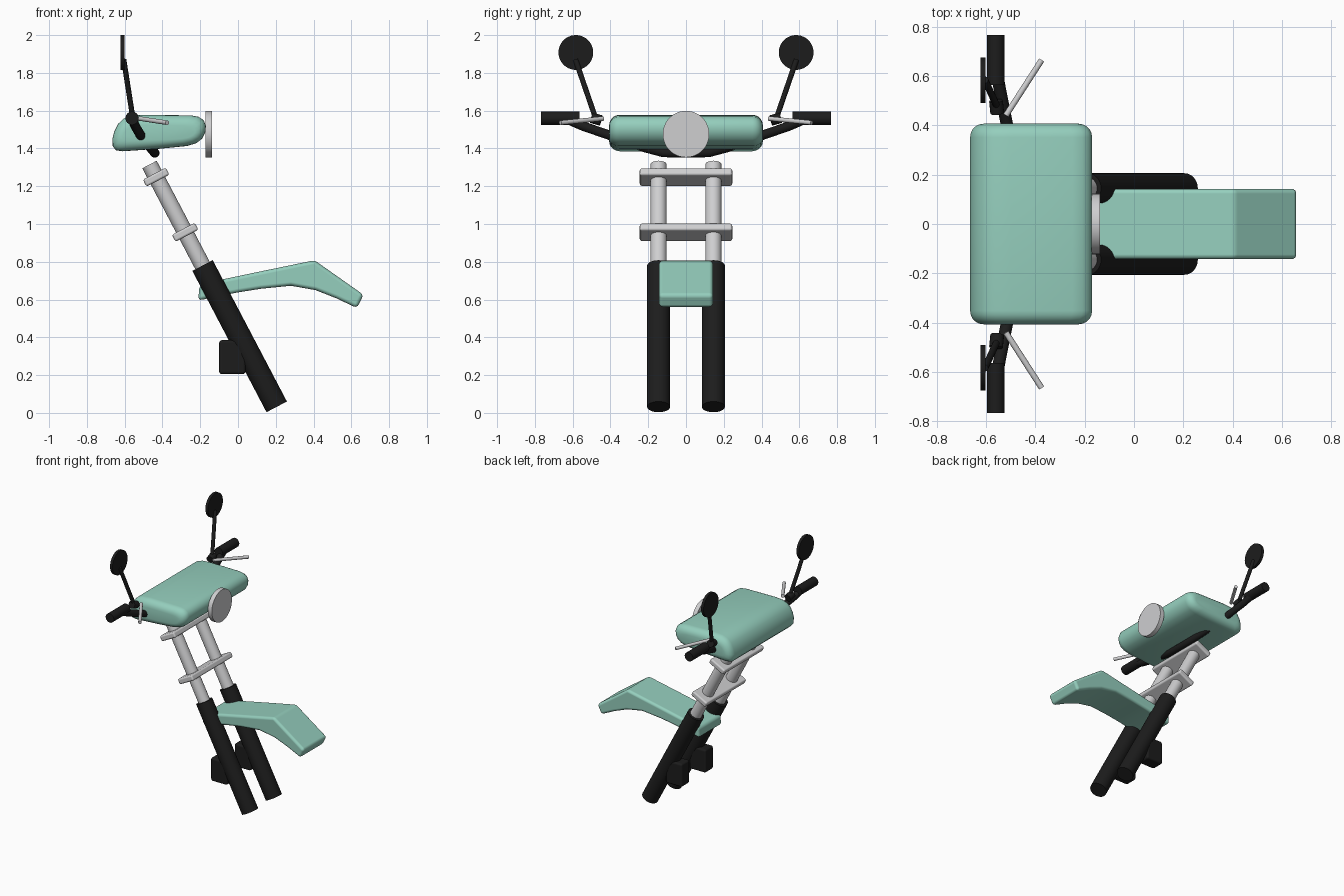
import bpy, bmesh, math
from mathutils import Vector

if "Cube" in bpy.data.objects:
    bpy.data.objects.remove(bpy.data.objects["Cube"])

def mat(name, c):
    m = bpy.data.materials.new(name)
    m.diffuse_color = (*c, 1)
    m.use_nodes = True
    m.node_tree.nodes["Principled BSDF"].inputs["Base Color"].default_value = m.diffuse_color
    return m

GREEN = mat("sea green", (0.30, 0.62, 0.51))
BLACK = mat("soft black", (0.012, 0.012, 0.012))
SILVER = mat("silver grey", (0.62, 0.62, 0.63))

def finish(name, bm, m, angle=40):
    bmesh.ops.recalc_face_normals(bm, faces=bm.faces[:])
    me = bpy.data.meshes.new(name)
    bm.to_mesh(me)
    bm.free()
    me.materials.append(m)
    ob = bpy.data.objects.new(name, me)
    bpy.context.collection.objects.link(ob)
    bpy.ops.object.select_all(action='DESELECT')
    bpy.context.view_layer.objects.active = ob
    ob.select_set(True)
    bpy.ops.object.shade_smooth_by_angle(angle=math.radians(angle))
    return ob

def rod(name, a, b, r, m, n=32, angle=40):
    a, b = Vector(a), Vector(b)
    bm = bmesh.new()
    bmesh.ops.create_cone(bm, cap_ends=True, segments=n, radius1=r, radius2=r, depth=(b - a).length)
    ob = finish(name, bm, m, angle)
    ob.location = (a + b) / 2
    ob.rotation_euler = (b - a).to_track_quat('Z', 'Y').to_euler()
    return ob

def bevel(ob, w, seg=4):
    b = ob.modifiers.new("bevel", 'BEVEL')
    b.width, b.segments, b.limit_method, b.angle_limit = w, seg, 'ANGLE', math.radians(40)
    b.harden_normals = True

def loft(name, sections, m, angle=40):
    """Closed x-z outlines stacked along y: list of (y, [(x, z), ...])."""
    bm = bmesh.new()
    rings = [[bm.verts.new((x, y, z)) for x, z in pts] for y, pts in sections]
    n = len(rings[0])
    for r, s in zip(rings, rings[1:]):
        for i in range(n):
            bm.faces.new((r[i], r[(i + 1) % n], s[(i + 1) % n], s[i]))
    bm.faces.new(rings[0])
    bm.faces.new(rings[-1])
    return finish(name, bm, m, angle)

def tube(name, pts, r, m):
    cu = bpy.data.curves.new(name, 'CURVE')
    cu.dimensions = '3D'
    cu.bevel_depth, cu.bevel_resolution, cu.use_fill_caps = r, 5, True
    sp = cu.splines.new('POLY')
    sp.points.add(len(pts) - 1)
    for p, c in zip(sp.points, pts):
        p.co = (*c, 1)
        p.radius = 1
    sp.use_smooth = True
    cu.materials.append(m)
    ob = bpy.data.objects.new(name, cu)
    bpy.context.collection.objects.link(ob)

RAKE = math.radians(27.7)
def on_axis(z):
    return 0.205 - (z - 0.032) * math.tan(RAKE)

# console body: rounded outline, shrunk towards both ends
outline = [(-.663, 1.41), (-.665, 1.45), (-.655, 1.49), (-.635, 1.53), (-.605, 1.558), (-.565, 1.573),
           (-.50, 1.578), (-.25, 1.575), (-.21, 1.568), (-.182, 1.55), (-.17, 1.52), (-.173, 1.485),
           (-.19, 1.452), (-.22, 1.428), (-.27, 1.413), (-.42, 1.398), (-.61, 1.385), (-.645, 1.39)]
secs = []
R = 0.055
for side in (-1, 1):
    steps = range(6) if side < 0 else range(5, -1, -1)
    for k in steps:
        t = k / 5 * math.pi / 2
        d = R * (1 - math.sin(t))
        fx, fz = 1 - d / 0.248, 1 - d / 0.096
        secs.append((side * (0.407 - R + R * math.cos(t)),
                     [(-.418 + (x + .418) * fx, 1.48 + (z - 1.48) * fz) for x, z in outline]))
loft("console_body", secs, GREEN, 60)

# mudguard
guard = [(-.21, .595), (-.205, .672), (-.10, .703), (.10, .745), (.405, .808), (.665, .625), (.63, .555),
         (.52, .607), (.41, .65), (.28, .673), (.12, .657), (0, .638), (-.10, .618)]
g = loft("mudguard", [(-.143, guard), (.143, guard)], GREEN)
bevel(g, 0.02)

# headlight disc
rod("headlight", (-.172, 0, 1.476), (-.138, 0, 1.476), .123, SILVER, 48)

# fork clamps
for name, z in (("upper_clamp", 1.248), ("lower_clamp", .956)):
    bm = bmesh.new()
    bmesh.ops.create_cube(bm, size=1)
    bmesh.ops.scale(bm, vec=(.137, .49, .042), verts=bm.verts[:])
    c = finish(name, bm, SILVER)
    c.location = (on_axis(z), 0, z)
    c.rotation_euler = (0, -RAKE, 0)
    bevel(c, 0.012, 3)

# handlebar
half = [(-.442, .12, 1.378), (-.465, .22, 1.405), (-.515, .40, 1.468), (-.545, .55, 1.52), (-.56, .63, 1.555)]
mid = [(-.44, 0, 1.376)]
tube("handlebar", [(x, -y, z) for x, y, z in reversed(half)] + mid + half, .025, BLACK)

caliper = [(-.10, .205), (-.10, .385), (-.01, .385), (.025, .34), (.04, .28), (.04, .205)]
for s, side in ((-1, "left"), (1, "right")):
    y = s * .145
    # fork leg
    rod(side + "_fork_lower", (on_axis(.032), y, .032), (on_axis(.78), y, .78), .061, BLACK)
    rod(side + "_fork_upper", (on_axis(.70), y, .70), (on_axis(1.315), y, 1.315), .043, SILVER)
    # brake caliper
    c = loft(side + "_caliper", [(y - .05, caliper), (y + .05, caliper)], BLACK)
    bevel(c, 0.015, 3)
    # grip, lever and mirror
    rod(side + "_grip", (-.561, s * .565, 1.56), (-.561, s * .767, 1.56), .035, BLACK)
    rod(side + "_lever", (-.52, s * .44, 1.558), (-.375, s * .665, 1.536), .012, SILVER, 16)
    rod(side + "_mirror_stem", (-.555, s * .475, 1.55), (-.605, s * .585, 1.87), .014, BLACK, 16)
    rod(side + "_mirror_mount", (-.555, s * .45, 1.548), (-.56, s * .50, 1.562), .028, BLACK, 16)
    rod(side + "_mirror", (-.623, s * .583, 1.908), (-.602, s * .583, 1.908), .092, BLACK, 48)
